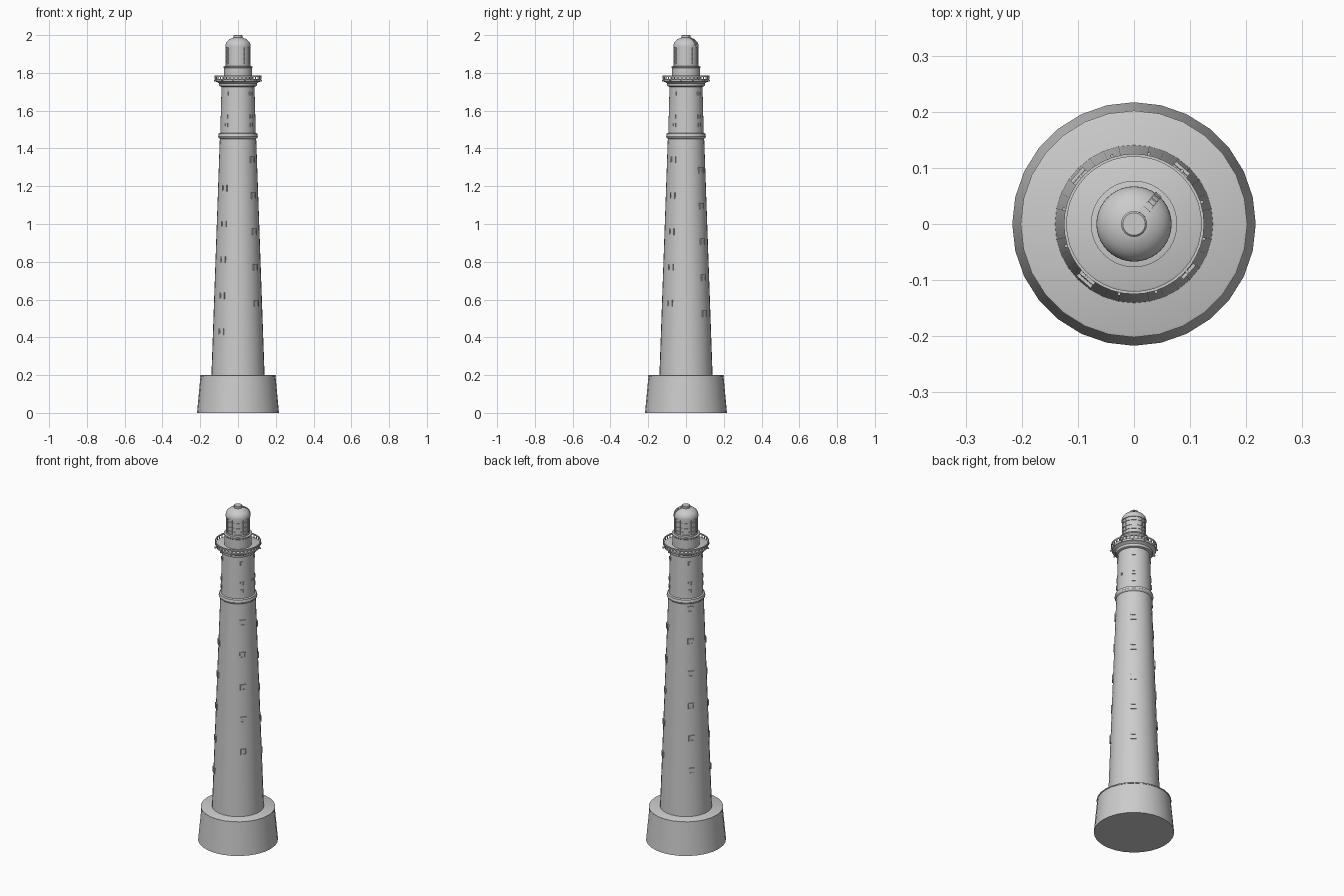
import bpy, bmesh, math
from mathutils import Matrix, Vector

if "Cube" in bpy.data.objects:
    bpy.data.objects.remove(bpy.data.objects["Cube"])


def finish(name, bm, smooth=False):
    bmesh.ops.recalc_face_normals(bm, faces=bm.faces)
    me = bpy.data.meshes.new(name)
    bm.to_mesh(me)
    bm.free()
    ob = bpy.data.objects.new(name, me)
    bpy.context.collection.objects.link(ob)
    if smooth:
        bpy.ops.object.select_all(action='DESELECT')
        ob.select_set(True)
        bpy.context.view_layer.objects.active = ob
        bpy.ops.object.shade_smooth_by_angle(angle=math.radians(30))
    return ob


def lathe(name, profile, n=40, closed=False):
    """Revolve (radius, z) points; open profiles get flat caps."""
    bm = bmesh.new()
    rings = [[bm.verts.new((r * math.cos(math.tau * i / n), r * math.sin(math.tau * i / n), z))
              for i in range(n)] for r, z in profile]
    pairs = list(zip(rings, rings[1:])) + ([(rings[-1], rings[0])] if closed else [])
    for a, b in pairs:
        for i in range(n):
            j = (i + 1) % n
            bm.faces.new((a[i], a[j], b[j], b[i]))
    if not closed:
        bm.faces.new(rings[0])
        bm.faces.new(rings[-1])
    return finish(name, bm, True)


def box(bm, deg, r, z, size, offset=0.0, tilt=0.0):
    """Box at polar position; size = (radial, tangential, height)."""
    m = (Matrix.Rotation(math.radians(deg), 4, 'Z') @ Matrix.Translation((r, offset, z))
         @ Matrix.Rotation(tilt, 4, 'Y') @ Matrix.Diagonal((*size, 1)))
    bmesh.ops.create_cube(bm, size=1, matrix=m)


def window(bm, deg, r, z, w, h, bar, depth):
    for s in (-1, 1):
        box(bm, deg, r, z, (depth, bar, h), s * (w - bar) / 2)
        box(bm, deg, r, z + s * (h - bar) / 2, (depth, w, bar))
    box(bm, deg, r - depth * 0.2, z, (depth * 0.6, w - bar, h - bar))


def shaft_r(z):
    return 0.141 + (z - 0.19) * (0.096 - 0.141) / (1.46 - 0.19)


def upper_r(z):
    return 0.094 + (z - 1.48) * (0.087 - 0.094) / 0.25


# Masonry body
lathe("base", [(0.217, 0), (0.199, 0.192), (0.202, 0.192), (0.202, 0.198), (0.198, 0.2)], 28)
lathe("shaft", [(0.141, 0.19), (0.096, 1.46)], 32)
lathe("band", [(0.095, 1.45), (0.103, 1.457), (0.105, 1.464), (0.102, 1.472), (0.102, 1.478), (0.094, 1.482)])
lathe("upper_shaft", [(0.094, 1.47), (0.087, 1.735)])

# Gallery with corbelled underside and raised rim
lathe("gallery", [(0.086, 1.725), (0.098, 1.73), (0.1, 1.736), (0.1, 1.744), (0.108, 1.75),
                  (0.119, 1.754), (0.121, 1.758), (0.121, 1.766), (0.117, 1.768)])
lathe("gallery_rail", [(0.12, 1.779), (0.125, 1.779), (0.125, 1.787), (0.12, 1.787)], closed=True)
bm = bmesh.new()
for i in range(36):
    box(bm, i * 10, 0.122, 1.774, (0.004, 0.005, 0.018))
finish("rail_posts", bm)

# Small brackets sticking out from the gallery
bm = bmesh.new()
for i in range(12):
    box(bm, 18 + i * 30, 0.12, 1.758, (0.02, 0.005, 0.008))
finish("gallery_brackets", bm)

# Lantern room
lathe("lantern_base", [(0.074, 1.76), (0.074, 1.825), (0.077, 1.828), (0.077, 1.834), (0.066, 1.836)])
lathe("lantern_glass", [(0.062, 1.83), (0.062, 1.945)])
for i, z in enumerate((1.84, 1.862, 1.885, 1.915)):
    h = 0.007 if i == 0 else 0.002
    lathe("lantern_bar_%d" % i, [(0.06, z - h), (0.0655, z - h), (0.0655, z + h), (0.06, z + h)],
          closed=True)
bm = bmesh.new()
for i in range(12):
    box(bm, 4 + i * 30, 0.063, 1.888, (0.006, 0.004, 0.112))
finish("lantern_mullions", bm)

# Dome and vent
a0, a1 = 0.0, math.acos(0.022 / 0.067)
lathe("dome", [(0.067, 1.934)] + [(0.067 * math.cos(a1 * i / 10), 1.942 + 0.045 * math.sin(a1 * i / 10) / math.sin(a1))
                                  for i in range(11)])
lathe("vent", [(0.018, 1.975), (0.018, 1.984), (0.023, 1.986), (0.023, 1.997), (0.02, 2.0)], 24)

# Ladder on the dome
bm = bmesh.new()
prev = None
for i in range(7):
    t = a1 * i / 6
    p = Vector((0.068 * math.cos(t), 1.943 + 0.045 * math.sin(t) / math.sin(a1)))
    box(bm, 50, p.x, p.y, (0.002, 0.012, 0.002))
    if prev:
        d, c = p - prev, (p + prev) / 2
        for s in (-1, 1):
            box(bm, 50, c.x, c.y, (d.length, 0.002, 0.002), s * 0.006, -math.atan2(d.y, d.x))
    prev = p
finish("dome_ladder", bm)

# Shaft windows, stepping down around the tower
bm = bmesh.new()
for deg, top, count in ((-41, 1.34, 5), (49, 1.285, 5), (139, 1.42, 6), (229, 1.19, 5)):
    for i in range(count):
        z = top - 0.19 * i
        window(bm, deg, shaft_r(z), z, 0.033, 0.034, 0.006, 0.009)
finish("shaft_windows", bm)

# Upper room windows
bm = bmesh.new()
for k in range(4):
    for z in (1.69, 1.57, 1.525):
        window(bm, -41 + 90 * k, upper_r(z), z, 0.02, 0.021, 0.004, 0.007)
window(bm, 4, upper_r(1.575), 1.575, 0.009, 0.014, 0.002, 0.005)
finish("upper_windows", bm)
